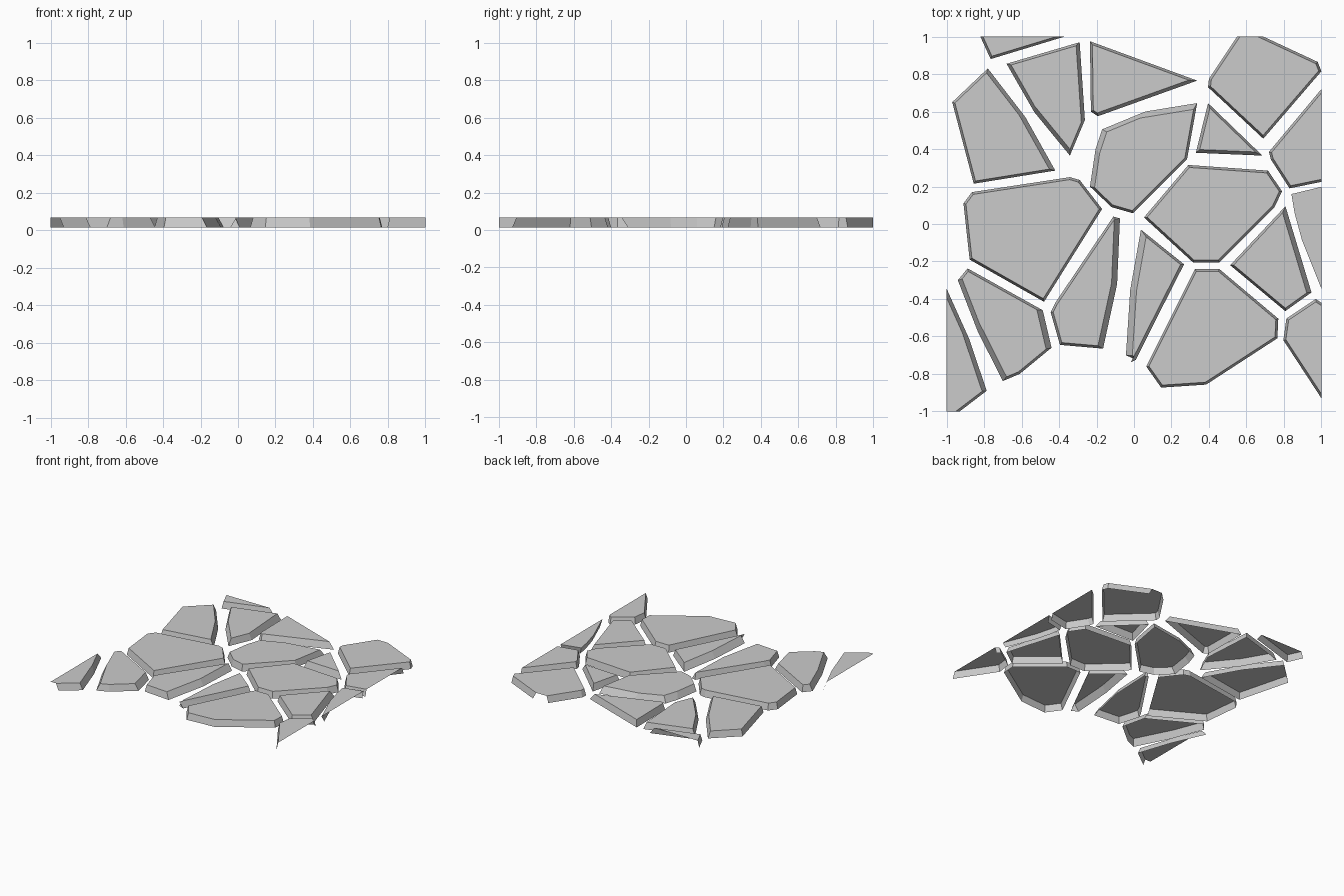
import bpy
import bmesh
from mathutils import Vector
from mathutils.geometry import intersect_line_line

BOTTOM, TOP = 0.013, 0.067
BEVEL = 0.013

default_cube = bpy.data.objects.get("Cube")
if default_cube:
    bpy.data.objects.remove(default_cube, do_unlink=True)

# Single stone colour
stone_grey = bpy.data.materials.new("stone_grey")
stone_grey.use_nodes = True
colour = (0.6, 0.6, 0.6, 1)
stone_grey.diffuse_color = colour
stone_grey.node_tree.nodes["Principled BSDF"].inputs["Base Color"].default_value = colour


def on_border(a, b):
    """True when an edge is part of the straight cut around the square."""
    return any(abs(a[i]) == 1 and a[i] == b[i] for i in range(2))


def inset_outline(points, widths):
    """Move every edge inward by its own width and join the moved edges."""
    moved = []
    for a, b, width in zip(points, points[1:] + points[:1], widths):
        direction = (b - a).normalized()
        inward = Vector((direction.y, -direction.x, 0)) * width
        moved.append((a + inward, b + inward))
    return [intersect_line_line(*moved[i - 1], *moved[i])[0] for i in range(len(moved))]


def stone(name, *outline, wide=None):
    """Hollow slab with sloping sides, open underneath and along the square cut.
    The outline runs clockwise; wide maps an edge number to a broader slope."""
    wide = wide or {}
    base = [Vector((x, y, 0)) for x, y in outline]
    edges = list(zip(base, base[1:] + base[:1]))
    widths = [0 if on_border(a, b) else wide.get(i, BEVEL)
              for i, (a, b) in enumerate(edges)]
    upper = inset_outline(base, widths)
    bm = bmesh.new()
    high = [bm.verts.new((p.x, p.y, TOP)) for p in upper]
    low = [bm.verts.new((p.x, p.y, BOTTOM)) for p in base]
    bm.faces.new(list(reversed(high)))
    for i, (a, b) in enumerate(edges):
        j = (i + 1) % len(edges)
        if not on_border(a, b):
            bm.faces.new((low[i], high[i], high[j], low[j]))
    mesh = bpy.data.meshes.new(name)
    bm.to_mesh(mesh)
    bm.free()
    mesh.materials.append(stone_grey)
    slab = bpy.data.objects.new(name, mesh)
    bpy.context.collection.objects.link(slab)


# Back row
stone("back_edge_sliver_stone", (-.82, 1), (-.37, 1), (-.765, .88))
stone("back_corner_stone", (-.97, .65), (-.78, .83), (-.58, .571), (-.42, .285),
      (-.855, .215), wide={1: .02, 2: .024})
stone("back_wedge_stone", (-.68, .855), (-.29, .97), (-.262, .555), (-.342, .365),
      (-.532, .597), wide={1: .02, 3: .022, 4: .018})
stone("back_middle_stone", (-.235, .975), (.337, .765), (-.193, .575), (-.23, .6),
      wide={1: .018})
stone("back_large_stone", (.55, 1), (.69, 1), (.98, .865), (1, .815), (.69, .455),
      (.395, .73), (.4, .775))

# Middle rows
stone("small_triangle_stone", (.395, .645), (.685, .365), (.33, .38),
      wide={1: .018, 2: .016})
stone("side_edge_back_stone", (1, .72), (1, .225), (.83, .19), (.73, .345), (.72, .385))
stone("side_edge_middle_stone", (1, .185), (.855, .15), (.87, .06), (.908, -.08),
      (1, -.31))
stone("centre_back_stone", (-.17, .505), (.06, .6), (.337, .645), (.283, .345),
      (-.005, .057), (-.12, .09), (-.235, .2), (-.205, .4),
      wide={0: .022, 1: .03, 6: .025, 7: .028})
stone("centre_stone", (.29, .315), (.715, .285), (.79, .175), (.75, .09),
      (.455, -.205), (.315, -.205), (.053, .035))
stone("left_large_stone", (-.91, .11), (-.865, .17), (-.342, .25), (-.29, .235),
      (-.17, .08), (-.48, -.415), (-.877, -.19))
stone("side_wedge_stone", (.808, .095), (.947, -.365), (.807, -.465), (.513, -.22),
      wide={0: .025})

# Front row
stone("front_outer_stone", (-.888, -.237), (-.487, -.46), (-.44, -.66), (-.61, -.8),
      (-.7, -.838), (-.834, -.573), (-.94, -.3), wide={1: .03, 4: .028, 5: .024})
stone("front_tapered_stone", (-.11, .04), (-.075, .03), (-.09, -.32), (-.165, -.665),
      (-.395, -.645), (-.445, -.47), (-.42, -.42), wide={1: .03, 2: .03})
stone("front_narrow_stone", (.037, -.03), (.267, -.215), (.14, -.465), (.01, -.725),
      (-.043, -.7), (-.02, -.35), wide={1: .016, 2: .018, 4: .034, 5: .034})
stone("front_large_stone", (.325, -.24), (.455, -.24), (.77, -.505), (.765, -.61),
      (.385, -.857), (.145, -.873), (.065, -.76))
stone("side_edge_front_stone", (.97, -.4), (1, -.42), (1, -.93), (.797, -.62),
      (.813, -.505))
stone("front_corner_stone", (-1, -.345), (-.88, -.612), (-.786, -.89), (-.93, -1),
      (-1, -1), wide={0: .02, 1: .024})
